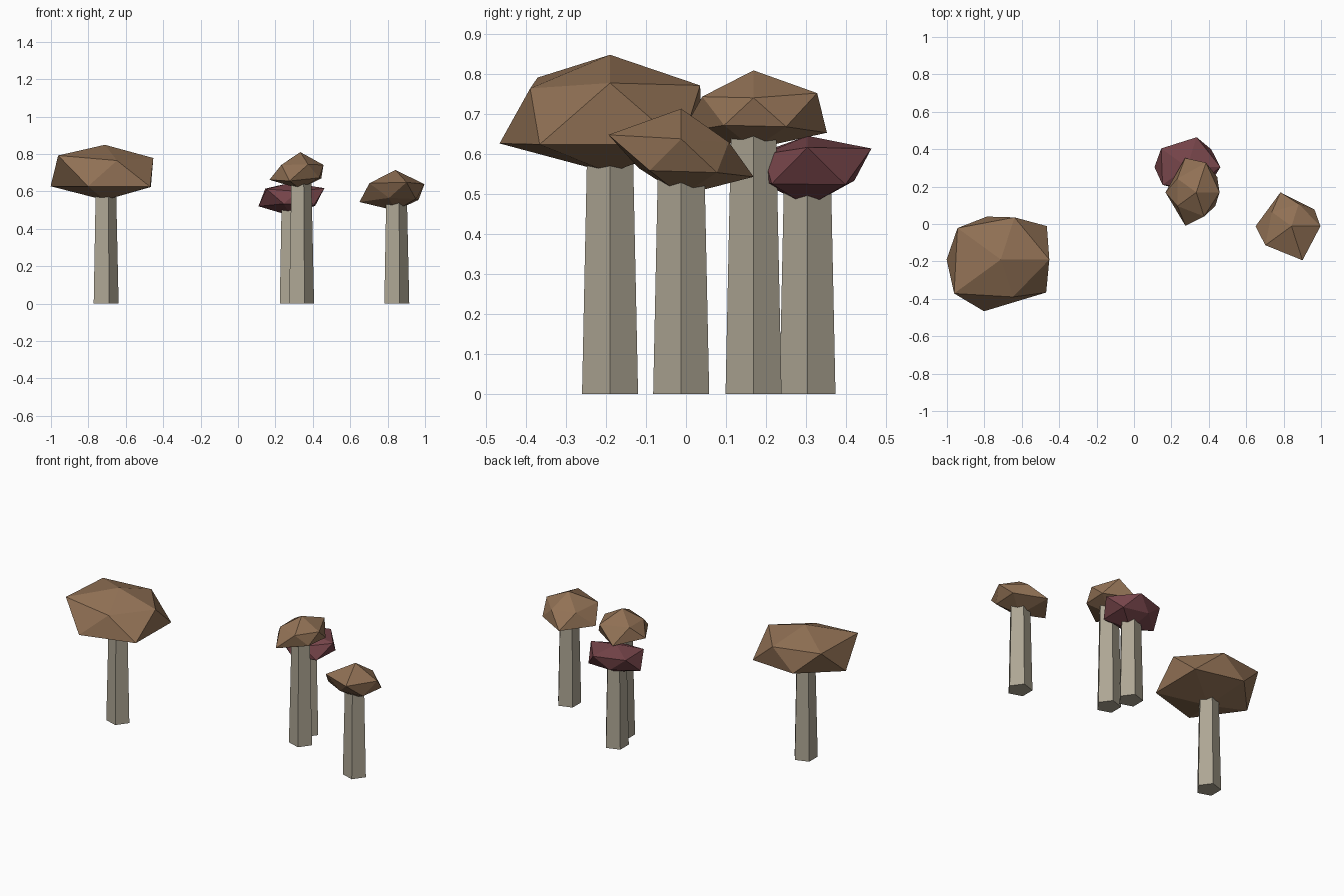
import bpy, bmesh, math

if "Cube" in bpy.data.objects:
    bpy.data.objects.remove(bpy.data.objects["Cube"])


def material(name, rgb):
    m = bpy.data.materials.new(name)
    m.diffuse_color = (*rgb, 1)
    m.use_nodes = True
    m.node_tree.nodes["Principled BSDF"].inputs["Base Color"].default_value = m.diffuse_color
    return m


BROWN = material("cap brown", (0.283, 0.165, 0.090))
RED = material("cap dark red", (0.185, 0.060, 0.069))
STEM = material("stem grey", (0.420, 0.380, 0.295))
SQUASH = 0.55


def finish(bm, name, mat):
    bmesh.ops.recalc_face_normals(bm, faces=bm.faces)
    me = bpy.data.meshes.new(name)
    bm.to_mesh(me)
    bm.free()
    me.materials.append(mat)
    bpy.context.collection.objects.link(bpy.data.objects.new(name, me))


def stem(name, x, y, height):
    # tapered five-sided stem with a corner towards +x
    bm = bmesh.new()
    rings = []
    for z, r in ((0, 0.0737), (height, 0.0737 - 0.022 * height)):
        rings.append([bm.verts.new((x + r * math.cos(math.tau * i / 5),
                                    y + r * math.sin(math.tau * i / 5), z))
                      for i in range(5)])
    low, high = rings
    for i in range(5):
        j = (i + 1) % 5
        bm.faces.new((low[i], low[j], high[j], high[i]))
    bm.faces.new(low[::-1])
    bm.faces.new(high)
    finish(bm, name, STEM)


def cap(name, mat, x, y, z, top, bottom, ring):
    # squashed icosahedron; ring holds the radii at 36 degree steps
    bm = bmesh.new()
    bmesh.ops.create_icosphere(bm, subdivisions=1, radius=1)
    for v in bm.verts:
        v.co.normalize()
        if abs(v.co.z) > 0.9:
            r = top if v.co.z > 0 else bottom
        else:
            a = math.degrees(math.atan2(v.co.y, v.co.x))
            r = ring[round(a / 36) % 10]
        v.co = (x + v.co.x * r, y + v.co.y * r, z + v.co.z * r * SQUASH)
    finish(bm, name, mat)


# name, colour, centre, top radius, bottom radius, ring radii
mushrooms = [
    ("large", BROWN, -0.712, -0.19, 0.707, 0.258, 0.28,
     [.29, .34, .265, .27, .32, .324, .345, .325, .235, .335]),
    ("right", BROWN, 0.842, -0.012, 0.596, 0.2145, 0.18,
     [.173, .17, .14, .213, .145, .215, .193, .125, .214, .15]),
    ("middle", BROWN, 0.333, 0.169, 0.707, 0.187, 0.17,
     [.139, .155, .187, .216, .14, .184, .139, .21, .151, .14]),
    ("red", RED, 0.283, 0.304, 0.568, 0.142, 0.18,
     [.2, .18, .188, .138, .19, .194, .18, .14, .13, .17]),
]
for name, mat, x, y, z, top, bottom, ring in mushrooms:
    stem(name + "_stem", x, y, z - 0.04)
    cap(name + "_cap", mat, x, y, z, top, bottom, ring)
